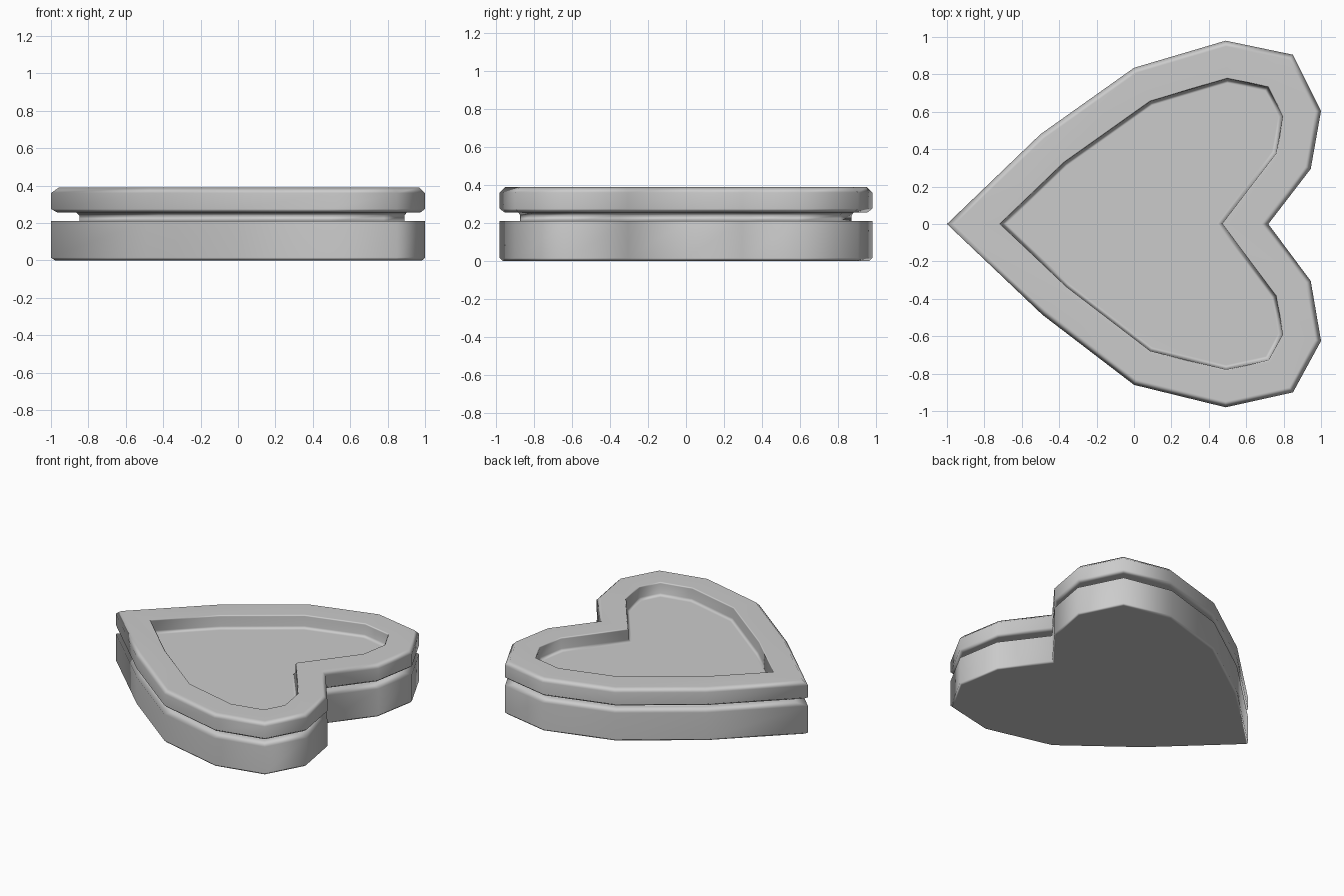
import bpy, bmesh
from mathutils import Vector

if "Cube" in bpy.data.objects:
    bpy.data.objects.remove(bpy.data.objects["Cube"])

# Heart outline seen from above, counter-clockwise from the pointed tip
HEART = [Vector(p) for p in (
    (-1, 0), (-0.49, -0.485), (0, -0.86), (0.49, -0.98), (0.85, -0.9),
    (1, -0.625), (0.945, -0.305), (0.718, 0), (0.945, 0.295), (1, 0.605),
    (0.85, 0.905), (0.49, 0.98), (0, 0.835), (-0.5, 0.48))]


def inset(points, d):
    """Move every side inward by d, with mitred corners."""
    out = []
    for i, p in enumerate(points):
        a = (p - points[i - 1]).normalized()
        b = (points[(i + 1) % len(points)] - p).normalized()
        na, nb = Vector((-a.y, a.x)), Vector((-b.y, b.x))
        out.append(p + (na + nb) * d / (1 + na.dot(nb)))
    return out


def heart_shell(name, profile):
    """Sweep (inset, height) steps round the heart and cap both ends."""
    bm = bmesh.new()
    rings = [[bm.verts.new((p.x, p.y, z)) for p in inset(HEART, d)]
             for d, z in profile]
    n = len(HEART)
    for lo, hi in zip(rings, rings[1:]):
        for i in range(n):
            j = (i + 1) % n
            bm.faces.new((lo[i], lo[j], hi[j], hi[i]))
    bm.faces.new(rings[0][::-1])
    bm.faces.new(rings[-1])
    bmesh.ops.recalc_face_normals(bm, faces=bm.faces)
    for f in bm.faces:
        f.smooth = True
    mesh = bpy.data.meshes.new(name)
    bm.to_mesh(mesh)
    bm.free()
    ob = bpy.data.objects.new(name, mesh)
    bpy.context.collection.objects.link(ob)
    ob.modifiers.new("even_shading", 'WEIGHTED_NORMAL').weight = 60
    return ob


# One closed shell: lower box, groove under the lid, rim and sunken lid top
BOX = [(0.015, 0), (0, 0.015), (0, 0.21)]
GROOVE = [(0.105, 0.21), (0.105, 0.24), (0.095, 0.255)]
LID = [(0.025, 0.255), (0, 0.275), (0, 0.36), (0.03, 0.39)]
RECESS = [(0.19, 0.39), (0.197, 0.38), (0.2, 0.31), (0.22, 0.29)]
heart_shell("heart_box", BOX + GROOVE + LID + RECESS)
